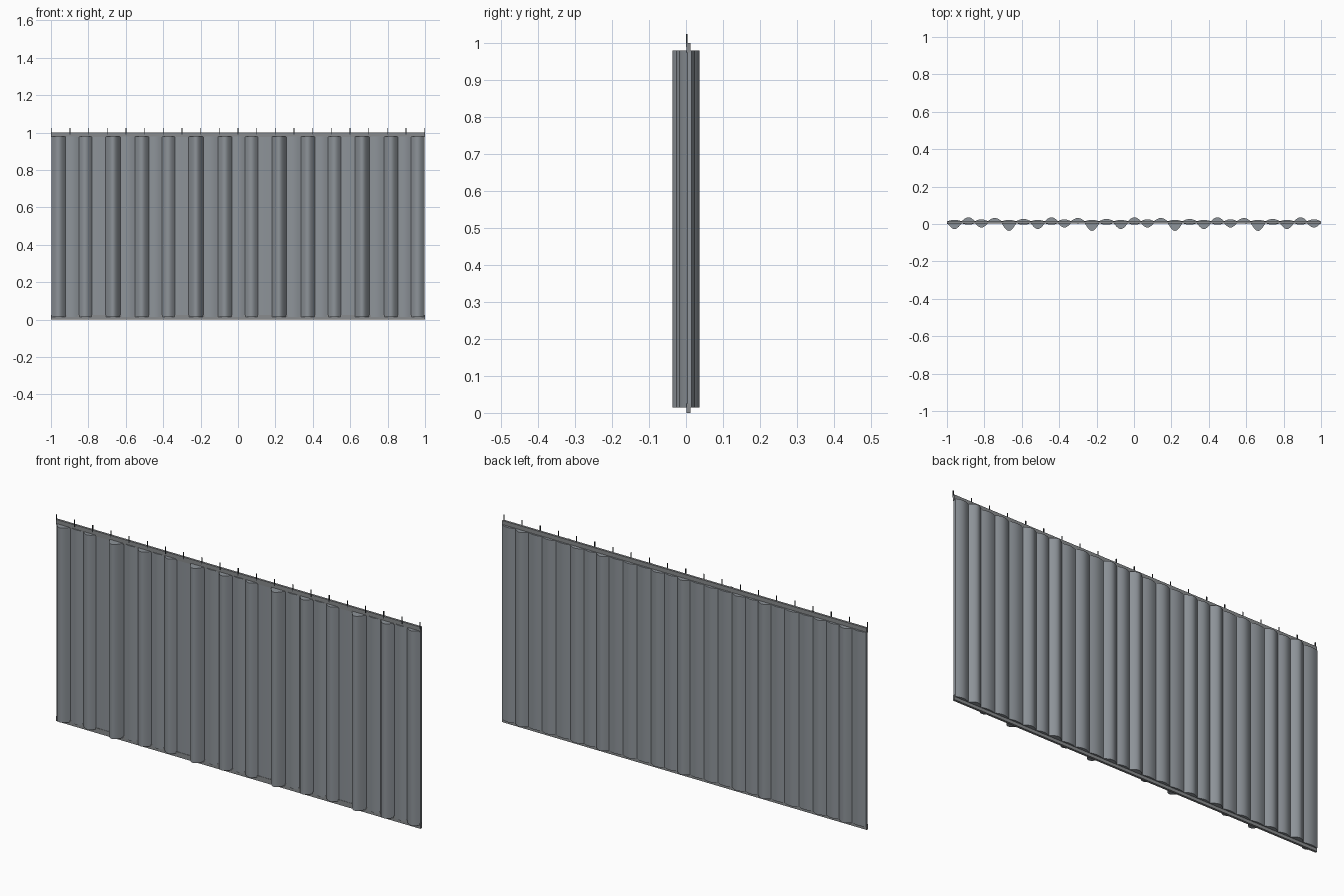
import bpy, bmesh, math

if "Cube" in bpy.data.objects:
    bpy.data.objects.remove(bpy.data.objects["Cube"])

BAND_Y, BAND_T = 0.007, 0.011      # depth centre and thickness of the straight tapes
Z_LOW, Z_TOP = 0.015, 0.98         # pleated cloth extent


def material(name, rgb):
    m = bpy.data.materials.new(name)
    m.diffuse_color = (*rgb, 1)
    m.use_nodes = True
    m.node_tree.nodes["Principled BSDF"].inputs["Base Color"].default_value = m.diffuse_color
    return m


SLATE = material("slate_cloth", (0.27, 0.295, 0.32))
GREY = material("tape_grey", (0.25, 0.26, 0.27))
DARK = material("dark_metal", (0.03, 0.035, 0.04))


def add_object(name, bm, mat):
    mesh = bpy.data.meshes.new(name)
    bmesh.ops.recalc_face_normals(bm, faces=bm.faces[:])
    bm.to_mesh(mesh)
    bm.free()
    mesh.materials.append(mat)
    ob = bpy.data.objects.new(name, mesh)
    bpy.context.collection.objects.link(ob)
    return ob


def box(name, size, centre, mat):
    bm = bmesh.new()
    bmesh.ops.create_cube(bm, size=1)
    for v in bm.verts:
        v.co = [v.co[i] * size[i] + centre[i] for i in range(3)]
    return add_object(name, bm, mat)


# Padded pleats: (centre x, front bulge y, back bulge y), repeated along the width
group = [(-0.957, -0.027, 0.022), (-0.885, -0.004, 0.036), (-0.816, -0.019, 0.025),
         (-0.747, 0.003, 0.032), (-0.668, -0.037, 0.022), (-0.591, -0.004, 0.027)]
pleats = [(x + g * 0.444, f, b) for g in range(5) for x, f, b in group
          if x + g * 0.444 < 0.98]
edges = [-0.998] + [(p[0] + q[0]) / 2 for p, q in zip(pleats, pleats[1:])] + [0.998]

# Front and back outlines pinch together at each seam
SEAM_FRONT, SEAM_BACK, STEPS = 0.004, 0.015, 10
outline = []
for k, (x, f, b) in enumerate(pleats):
    for i in range(STEPS + (k == len(pleats) - 1)):
        t = i / STEPS
        s = math.sin(math.pi * t)
        outline.append((edges[k] + (edges[k + 1] - edges[k]) * t,
                        SEAM_FRONT + (f - SEAM_FRONT) * s,
                        SEAM_BACK + (b - SEAM_BACK) * s))

# Closed pleated cloth: front, top, back and bottom strips
bm = bmesh.new()
rows = [[bm.verts.new((o[0], o[side], z)) for o in outline]
        for side, z in ((1, Z_LOW), (1, Z_TOP), (2, Z_TOP), (2, Z_LOW))]
for r in range(4):
    a, b = rows[r], rows[(r + 1) % 4]
    for i in range(len(outline) - 1):
        bm.faces.new((a[i], a[i + 1], b[i + 1], b[i]))
for i in (0, -1):
    bm.faces.new([row[i] for row in rows])
cloth = add_object("curtain_cloth", bm, SLATE)
bpy.context.view_layer.objects.active = cloth
cloth.select_set(True)
bpy.ops.object.shade_smooth_by_angle(angle=math.radians(30))
cloth.select_set(False)

# Header tape and bottom hem
box("header_tape", (2, BAND_T, 0.025), (0, BAND_Y, 0.9875), GREY)
box("bottom_hem", (2, BAND_T, 0.025), (0, BAND_Y, 0.0125), GREY)

# Row of hanging pins along the header
for i in range(21):
    box(f"hanging_pin_{i + 1}", (0.004, 0.003, 0.035),
        (-0.998 + i * 0.0998, 0.002, 1.0075), DARK)
